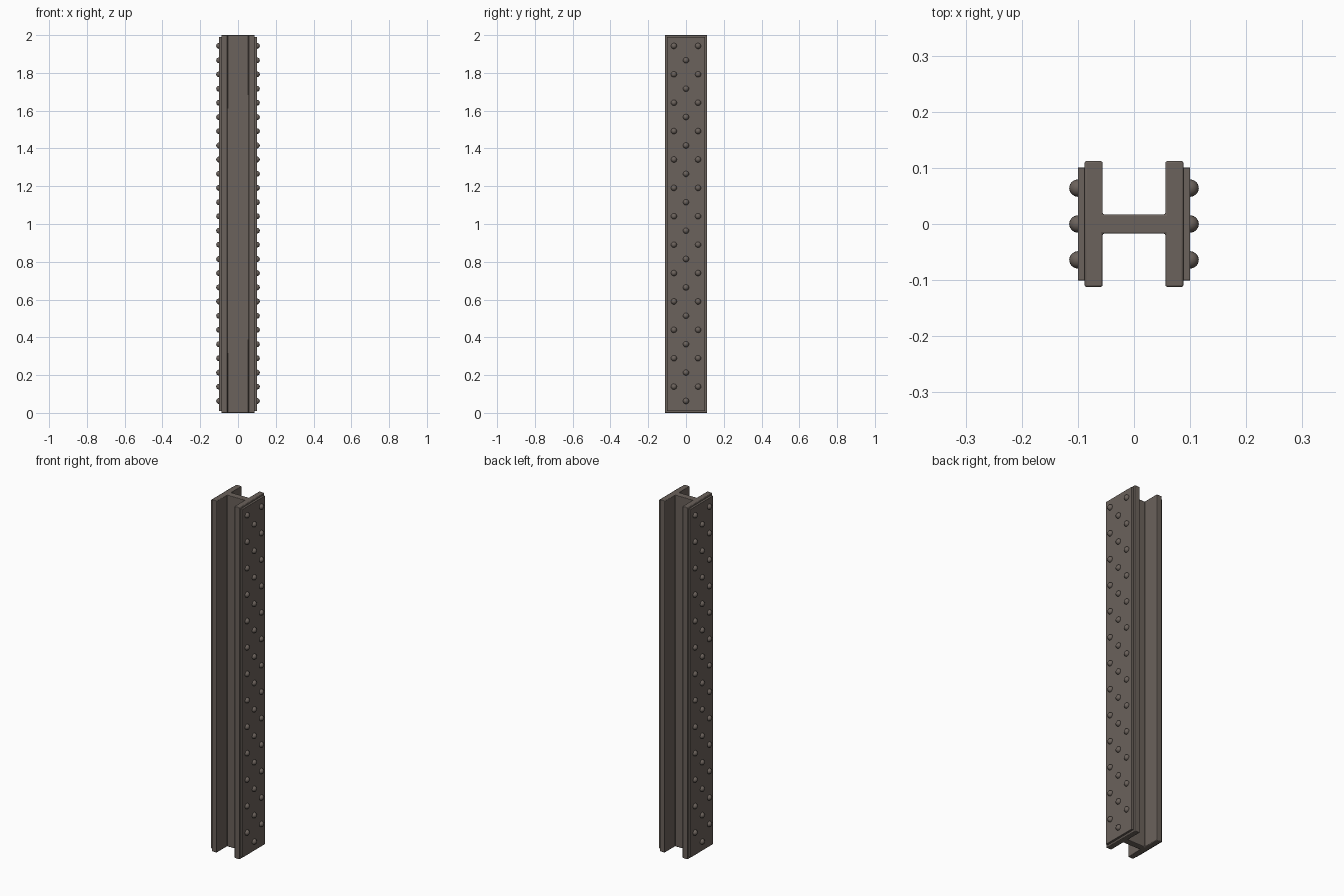
import bpy, bmesh
from mathutils import Matrix

cube = bpy.data.objects.get("Cube")
if cube:
    bpy.data.objects.remove(cube, do_unlink=True)

steel = bpy.data.materials.new("weathered steel")
steel.use_nodes = True
colour = (0.147, 0.122, 0.106, 1)
steel.diffuse_color = colour
steel.node_tree.nodes["Principled BSDF"].inputs["Base Color"].default_value = colour


def finish(bm, name, bevel=0.0):
    bmesh.ops.recalc_face_normals(bm, faces=bm.faces)
    mesh = bpy.data.meshes.new(name)
    bm.to_mesh(mesh)
    bm.free()
    mesh.materials.append(steel)
    obj = bpy.data.objects.new(name, mesh)
    bpy.context.collection.objects.link(obj)
    if bevel:
        mod = obj.modifiers.new("soft edges", "BEVEL")
        mod.width = bevel
        mod.segments = 2
        mod.limit_method = "ANGLE"
    bpy.ops.object.select_all(action="DESELECT")
    obj.select_set(True)
    bpy.context.view_layer.objects.active = obj
    bpy.ops.object.shade_smooth_by_angle()
    return obj


# H-section beam: one quarter of the outline, mirrored around both axes
OUTER, INNER, DEPTH, WEB, HEIGHT = 0.088, 0.056, 0.112, 0.017, 2.0
quarter = [(INNER, WEB), (INNER, DEPTH), (OUTER, DEPTH)]
right = quarter + [(x, -y) for x, y in reversed(quarter)]
outline = right + [(-x, -y) for x, y in right]
bm = bmesh.new()
base = bm.faces.new([bm.verts.new((x, y, 0)) for x, y in outline])
top = bmesh.ops.extrude_face_region(bm, geom=[base])
bmesh.ops.translate(bm, vec=(0, 0, HEIGHT),
                    verts=[v for v in top["geom"] if isinstance(v, bmesh.types.BMVert)])
finish(bm, "beam", 0.003)

PLATE_FACE = 0.1
RIVET_RADIUS = 0.0155
PITCH = 0.1503

for side, label in ((1, "left"), (-1, "right")):
    # Cover plate on the outside of the flange
    bm = bmesh.new()
    bmesh.ops.create_cube(bm, size=1)
    bmesh.ops.scale(bm, vec=(0.016, 0.201, 1.98), verts=bm.verts)
    bmesh.ops.translate(bm, vec=(side * (PLATE_FACE - 0.008), 0, 1), verts=bm.verts)
    finish(bm, label + "_plate", 0.001)

    # Staggered rivets: a centre column and two offset outer columns
    bm = bmesh.new()
    for y, start in ((0, 0.063), (-0.064, 0.139), (0.064, 0.139)):
        for i in range(13):
            place = Matrix.Translation((side * PLATE_FACE, y, start + i * PITCH))
            bmesh.ops.create_uvsphere(bm, u_segments=16, v_segments=10,
                                      radius=RIVET_RADIUS, matrix=place)
    # Keep only the domes outside the plate
    bmesh.ops.bisect_plane(bm, geom=bm.verts[:] + bm.edges[:] + bm.faces[:],
                           plane_co=(side * (PLATE_FACE - 0.001), 0, 0),
                           plane_no=(side, 0, 0), clear_inner=True)
    finish(bm, label + "_rivets")
